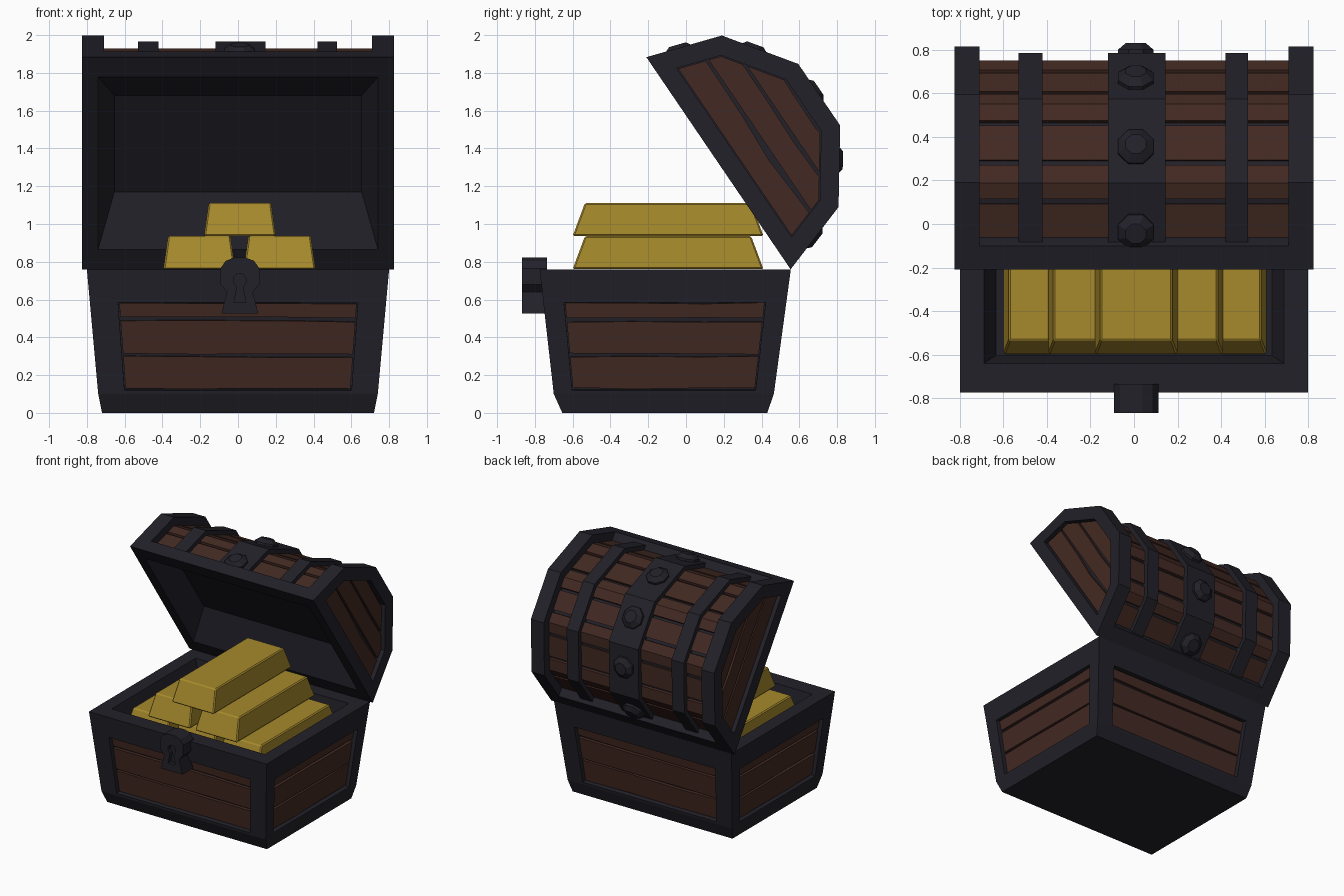
import bpy, bmesh, math, random
from mathutils import Vector

if "Cube" in bpy.data.objects:
    bpy.data.objects.remove(bpy.data.objects["Cube"])

random.seed(4)


def material(name, rgb):
    m = bpy.data.materials.new(name)
    m.diffuse_color = (*rgb, 1)
    m.use_nodes = True
    m.node_tree.nodes["Principled BSDF"].inputs["Base Color"].default_value = m.diffuse_color
    return m


IRON = material("dark_iron", (0.016, 0.015, 0.022))
WOOD = material("brown_wood", (0.055, 0.022, 0.016))
GOLD = material("gold", (0.38, 0.25, 0.025))


def build(name, verts, faces, mat):
    me = bpy.data.meshes.new(name)
    me.from_pydata([tuple(v) for v in verts], [], faces)
    bm = bmesh.new()
    bm.from_mesh(me)
    bmesh.ops.remove_doubles(bm, verts=bm.verts, dist=1e-5)
    bmesh.ops.recalc_face_normals(bm, faces=bm.faces)
    bm.to_mesh(me)
    bm.free()
    ob = bpy.data.objects.new(name, me)
    bpy.context.collection.objects.link(ob)
    me.materials.append(mat)
    return ob


def loft(name, a, b, mat):
    """Closed solid between two matching loops."""
    n = len(a)
    faces = [(i, (i + 1) % n, n + (i + 1) % n, n + i) for i in range(n)]
    return build(name, list(a) + list(b), faces + [tuple(range(n)), tuple(range(n, 2 * n))], mat)


def rect(x, y0, y1, z, cx=0):
    return [Vector(p) for p in ((cx - x, y0, z), (cx + x, y0, z), (cx + x, y1, z), (cx - x, y1, z))]


def cut(ob, cutter):
    mod = ob.modifiers.new("cut", 'BOOLEAN')
    mod.operation, mod.object, mod.solver = 'DIFFERENCE', cutter, 'EXACT'
    bpy.context.view_layer.objects.active = ob
    bpy.ops.object.modifier_apply(modifier=mod.name)
    bpy.data.objects.remove(cutter)


# ---- Base: tapered box with recessed side panels and a shallow tray
foot, low, rim = rect(.72, -.655, .43, 0), rect(.74, -.70, .465, .1), rect(.80, -.775, .555, .76)
lip, tray = rect(.69, -.64, .44, .76), rect(.635, -.605, .42, .58)
V, F = [], []


def quad(*p):
    F.append(tuple(range(len(V), len(V) + 4)))
    V.extend(p)


def band(a, b):
    for i in range(4):
        j = (i + 1) % 4
        quad(a[i], a[j], b[j], b[i])


quad(*foot)
band(foot, low)
band(rim, lip)
band(lip, tray)
quad(*tray)
for i, side in enumerate(("front", "right", "back", "left")):
    j = (i + 1) % 4
    c = [low[i], low[j], rim[j], rim[i]]
    nrm = (c[1] - c[0]).cross(c[3] - c[0]).normalized()

    def at(u, v, d=0):
        return c[0].lerp(c[1], u).lerp(c[3].lerp(c[2], u), v) + nrm * d

    m = .095 if i % 2 == 0 else .085
    hole = ((m, .03), (1 - m, .03), (1 - m, .735), (m, .735))
    inner, deep = [at(*p) for p in hole], [at(*p, -.05) for p in hole]
    band(c, inner)
    band(inner, deep)
    quad(*deep)
    # three boards per side with slightly uneven edges
    for k, (v0, v1) in enumerate(((.035, .30), (.31, .585), (.60, .73))):
        us = (m + .004, .36, .66, 1 - m - .004)
        lo = [(u, v0 + random.uniform(0, .014)) for u in us]
        hi = [(u, v1 - random.uniform(0, .014)) for u in us][::-1]
        loft(f"{side}_board_{k}", [at(*p, -.055) for p in lo + hi], [at(*p, -.028) for p in lo + hi], WOOD)
build("chest_base", V, F, IRON)

# ---- Gold bars stacked 3-2-1
for layer, xs in enumerate(((-.41, .01, .42), (-.205, .22), (.01,))):
    for k, x in enumerate(xs):
        z = .585 + .1755 * layer
        bar = loft(f"gold_bar_{layer}_{k}", rect(.19, -.60, .41, z, x), rect(.165, -.535, .345, z + .175, x), GOLD)
        bev = bar.modifiers.new("bevel", 'BEVEL')
        bev.width, bev.segments = .008, 1

# ---- Lid: arch profile in (s along opening, h away from it), tilted about the hinge
L = 1.358
HINGE, U, N = Vector((0, .554, .76)), Vector((0, -.5625, .827)), Vector((0, .827, .5625))
ARCH = [Vector(p) for p in ((0, 0), (.13, .395), (.482, .645), (L - .482, .645), (L - .13, .395), (L, 0))]


def inset(d):
    lines = []
    for a, b in zip(ARCH, ARCH[1:]):
        t = (b - a).normalized()
        lines.append((a + Vector((t.y, -t.x)) * d, t))
    lines = [(Vector((0, 0)), Vector((1, 0)))] + lines + [(Vector((0, 0)), Vector((1, 0)))]
    out = []
    for (p, t), (q, r) in zip(lines, lines[1:]):
        w = q - p
        out.append(p + t * ((w.x * r.y - w.y * r.x) / (t.x * r.y - t.y * r.x)))
    return out


def lid_prism(name, pts, x0, x1, mat):
    def loop(x):
        return [HINGE + U * p[0] + N * p[1] + Vector((x, 0, 0)) for p in pts]
    return loft(name, loop(x0), loop(x1), mat)


def arc_piece(poly, t0, t1):
    ts = [t0] + [i for i in range(6) if t0 < i < t1] + [t1]
    return [poly[min(int(t), 4)].lerp(poly[min(int(t), 4) + 1], t - min(int(t), 4)) for t in ts]


# solid lid core with the tapered recess in its underside
core = lid_prism("lid_core", inset(.085), -.775, .775, IRON)


def recess(s, x, h):
    return [HINGE + U * a + N * h + Vector((b, 0, 0)) for a, b in ((s, -x), (L - s, -x), (L - s, x), (s, x))]


cut(core, loft("recess_cutter", recess(.115, .745, -.01), recess(.37, .655, .185), IRON))

# iron bands over the arch
for name, x0, x1, d in (("left_edge_band", -.826, -.71, 0), ("left_band", -.53, -.42, .03),
                        ("centre_band", -.12, .145, .03), ("right_band", .42, .525, .03),
                        ("right_edge_band", .71, .826, 0)):
    lid_prism(name, inset(d) + inset(.10)[::-1], x0, x1, IRON)

# rim rails along the opening
rail = [(0, 0), (.036, .108), (.115, .108), (.115, 0)]
lid_prism("back_rail", rail, -.82, .82, IRON)
lid_prism("front_rail", [(L - s, h) for s, h in rail], -.82, .82, IRON)
for sx, side in ((-1, "left"), (1, "right")):
    lid_prism(side + "_rail", [(.03, 0), (.06, .1), (L - .06, .1), (L - .03, 0)], sx * .745, sx * .826, IRON)

# curved lid boards
outer, under = inset(.065), inset(.10)
edges = [.27 + i * (4.46 / 9) for i in range(10)]
for k in range(9):
    a, b = edges[k] + .03, edges[k + 1] - .03
    lid_prism(f"lid_board_{k}", arc_piece(outer, a, b) + arc_piece(under, a, b)[::-1], -.72, .72, WOOD)

# boards in the lid ends, running along the opening
half = inset(.105)[:3]


def s_at(h):
    a, b = (half[0], half[1]) if h < half[1].y else (half[1], half[2])
    return a.x + (b.x - a.x) * (h - a.y) / (b.y - a.y)


for sx, side in ((-1, "left"), (1, "right")):
    for k, (h0, h1) in enumerate(((.105, .25), (.265, .40), (.415, .535))):
        hs = [h0] + [p.y for p in half if h0 < p.y < h1] + [h1]
        left = [(s_at(h), h) for h in hs]
        mid = [(L * .4, h1 - random.uniform(.005, .02)), (L * .6, h1 - random.uniform(0, .01))]
        pts = left + mid + [(L - s, h) for s, h in left[::-1]]
        lid_prism(f"{side}_lid_end_board_{k}", pts, sx * .765, sx * .795, WOOD)

# ---- Faceted studs on the centre band, one per arch facet
band_arch = inset(.03)
for k, f in enumerate((.42, .42, .42, .42, .5)):
    a, b = band_arch[4 - k + 1], band_arch[4 - k]
    p = a.lerp(b, f)
    t = (b - a).normalized()
    pos = HINGE + U * p.x + N * p.y
    out = (U * t.y - N * t.x)
    if out.dot(U * (p.x - L / 2) + N * p.y) < 0:
        out = -out
    e1, e2 = Vector((1, 0, 0)), Vector((1, 0, 0)).cross(out)
    V, F = [], []
    for r, h in ((.088, -.02), (.088, .018), (.05, .048)):
        V += [pos + Vector((.008, 0, 0)) + out * h + (e1 * math.cos(q) + e2 * math.sin(q)) * r
              for q in [math.pi / 8 + i * math.pi / 4 for i in range(8)]]
    for r in (0, 8):
        F += [(r + i, r + (i + 1) % 8, r + 8 + (i + 1) % 8, r + 8 + i) for i in range(8)]
    build(f"stud_{k}", V, F + [tuple(range(8)), tuple(range(16, 24))], IRON)

# ---- Lock plate with a keyhole
right = [(.098, .525), (.068, .64), (.103, .68), (.103, .765), (.075, .805), (.03, .822)]


def plate(name, pts, y0, y1):
    pts = pts + [(-x, z) for x, z in pts[::-1]]
    return loft(name, [Vector((.01 + x, y0, z)) for x, z in pts], [Vector((.01 + x, y1, z)) for x, z in pts], IRON)


lock = plate("lock_plate", right, -.868, -.735)
cut(lock, plate("keyhole_cutter", [(.032, .585), (.016, .665), (.033, .69), (.033, .715), (.015, .735)], -.9, -.835))
